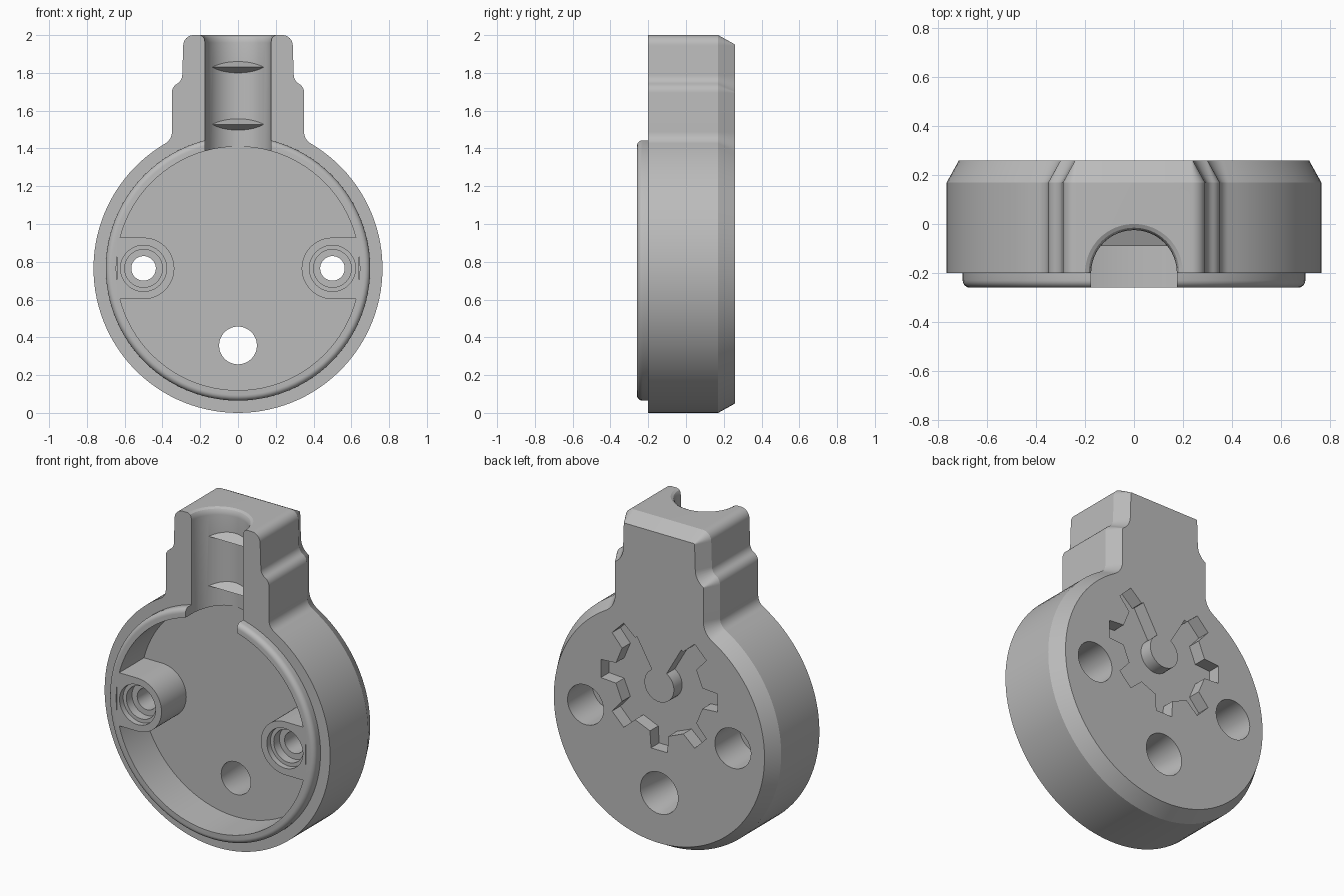
import bpy, bmesh, math
from math import sin, cos, radians, hypot

cube = bpy.data.objects.get("Cube")
if cube:
    bpy.data.objects.remove(cube)

grey = bpy.data.materials.new("light grey plastic")
grey.use_nodes = True
colour = (0.5, 0.5, 0.5, 1)
grey.diffuse_color = colour
grey.node_tree.nodes["Principled BSDF"].inputs["Base Color"].default_value = colour

CZ = 0.765                      # height of the round case centre
FRONT, BACK, LIP, FLOOR = -0.2, 0.26, -0.26, -0.02


def loft(name, rings):
    """Solid skinned through rings of equal point count, capped at both ends."""
    bm = bmesh.new()
    loops = [[bm.verts.new(p) for p in ring] for ring in rings]
    n = len(loops[0])
    for a, b in zip(loops, loops[1:]):
        for i in range(n):
            j = (i + 1) % n
            bm.faces.new((a[i], a[j], b[j], b[i]))
    bm.faces.new(loops[0][::-1])
    bm.faces.new(loops[-1])
    bmesh.ops.recalc_face_normals(bm, faces=bm.faces)
    mesh = bpy.data.meshes.new(name)
    bm.to_mesh(mesh)
    bm.free()
    mesh.materials.append(grey)
    obj = bpy.data.objects.new(name, mesh)
    bpy.context.collection.objects.link(obj)
    return obj


def arc(x, z, r, start, end, steps):
    angles = [radians(start + (end - start) * i / steps) for i in range(steps + 1)]
    return [(x + r * cos(a), z + r * sin(a)) for a in angles]


def prism(name, outline, y0, y1):
    return loft(name, [[(x, y, z) for x, z in outline] for y in (y0, y1)])


def turned(name, x, z, profile, steps=96):
    """Round solid along y, from (radius, y) pairs."""
    return loft(name, [[(px, y, pz) for px, pz in arc(x, z, r, 0, 360, steps)[:-1]]
                       for r, y in profile])


def inset(points, d):
    """Offset a clockwise outline inward with mitred corners."""
    result = []
    for i, (x, z) in enumerate(points):
        px, pz = points[i - 1]
        qx, qz = points[(i + 1) % len(points)]
        la, lb = hypot(x - px, z - pz), hypot(qx - x, qz - z)
        ax, az = (z - pz) / la, (px - x) / la
        bx, bz = (qz - z) / lb, (x - qx) / lb
        k = d / (1 + ax * bx + az * bz)
        result.append((x + (ax + bx) * k, z + (az + bz) * k))
    return result


def combine(body, tool, operation):
    mod = body.modifiers.new(operation, 'BOOLEAN')
    mod.operation, mod.solver, mod.object = operation, 'EXACT', tool
    bpy.context.view_layer.objects.active = body
    bpy.ops.object.modifier_apply(modifier=mod.name)
    bpy.data.objects.remove(tool)


# Case body: round disc with stepped neck, chamfered along the back
half = arc(0.235, 1.945, 0.055, 90, 0, 8)
half += arc(0.35, 1.79, 0.055, 180, 240, 6)
half += arc(0.295, 1.6947, 0.055, 60, 0, 6)[1:]
half += arc(0.42, 1.487, 0.07, 180, 239.8, 8)
half += arc(0, CZ, CZ, 59.8, -90, 48)[1:]
outline = half + [(-x, z) for x, z in half[-2::-1]]
inner = inset(outline, -0.05)
if max(x for x, z in inner) > CZ:
    inner = inset(outline, 0.05)
case = loft("case_body", [[(x, y, z) for x, z in pts]
                          for pts, y in ((outline, FRONT), (outline, 0.17), (inner, BACK))])

# Raised front lip with rounded rim
rim = [(0.69, -0.1), (0.70, FRONT)] + [(r, y) for r, y in arc(0.67, LIP + 0.03, 0.03, 0, -90, 6)]
combine(case, turned("lip", 0, CZ, rim), 'UNION')

# Main cavity
combine(case, turned("cavity", 0, CZ, [(0.645, -0.4), (0.645, FLOOR)]), 'DIFFERENCE')

# Cable channel: half round, flared at its mouth, open to the front
channel = [(0.175, 1.25), (0.175, 1.96), (0.178, 1.98), (0.185, 1.992), (0.2, 2.0), (0.2, 2.1)]
rings = [[(x, FRONT + y, z) for x, y in arc(0, 0, r, 0, 360, 64)[:-1]] for r, z in channel]
combine(case, loft("channel", rings), 'DIFFERENCE')
slot = [(-0.175, 1.3), (0.175, 1.3), (0.175, 1.7), (-0.175, 1.7)]
combine(case, prism("channel_opening", slot, -0.4, FRONT), 'DIFFERENCE')

# Cable grip ribs in the channel
for z in (1.83, 1.527):
    section = [(-0.09, z), (0.04, z - 0.06), (0.04, z + 0.06)]
    rib = loft("grip_rib", [[(x, y, h) for y, h in section] for x in (-0.18, 0.18)])
    combine(case, rib, 'UNION')

# Screw bosses joined to the wall, with stepped screw holes
for s in (-1, 1):
    boss = [(s * x, z) for x, z in arc(0.5, CZ, 0.163, 90, 270, 24)]
    boss += [(s * 0.64, CZ - 0.163), (s * 0.64, CZ + 0.163)]
    combine(case, prism("screw_boss", boss, LIP, 0.05), 'UNION')
    hole = [(0.122, -0.4), (0.122, -0.225), (0.1, -0.225), (0.1, -0.17),
            (0.065, -0.17), (0.065, 0.02), (0.122, 0.02), (0.122, 0.4)]
    combine(case, turned("screw_hole", s * 0.5, CZ, hole, 48), 'DIFFERENCE')

# Lower through hole, widening to the back
cone = [(0.1, -0.4), (0.1, 0.0), (0.128, BACK), (0.128, 0.4)]
combine(case, turned("lower_hole", 0, 0.357, cone, 48), 'DIFFERENCE')

# Gear shaped recess on the back, leaving a hub and a wedge standing
polar = [(0.3, 30)]
for i in range(1, 8):
    a = 45 * i
    polar += [(0.3, a - 12), (0.4, a - 8), (0.4, a + 8), (0.3, a + 12)]
polar += [(0.3, 330)] + [(0.1, 330 - 10 * i) for i in range(31)]
gear = [(r * sin(radians(a)), 1.015 + r * cos(radians(a))) for r, a in polar]
combine(case, prism("gear_recess", gear, BACK - 0.08, 0.4), 'DIFFERENCE')

# Smooth curves, crisp edges
bpy.ops.object.select_all(action='DESELECT')
case.select_set(True)
bpy.context.view_layer.objects.active = case
bpy.ops.object.shade_smooth_by_angle(angle=radians(22))
